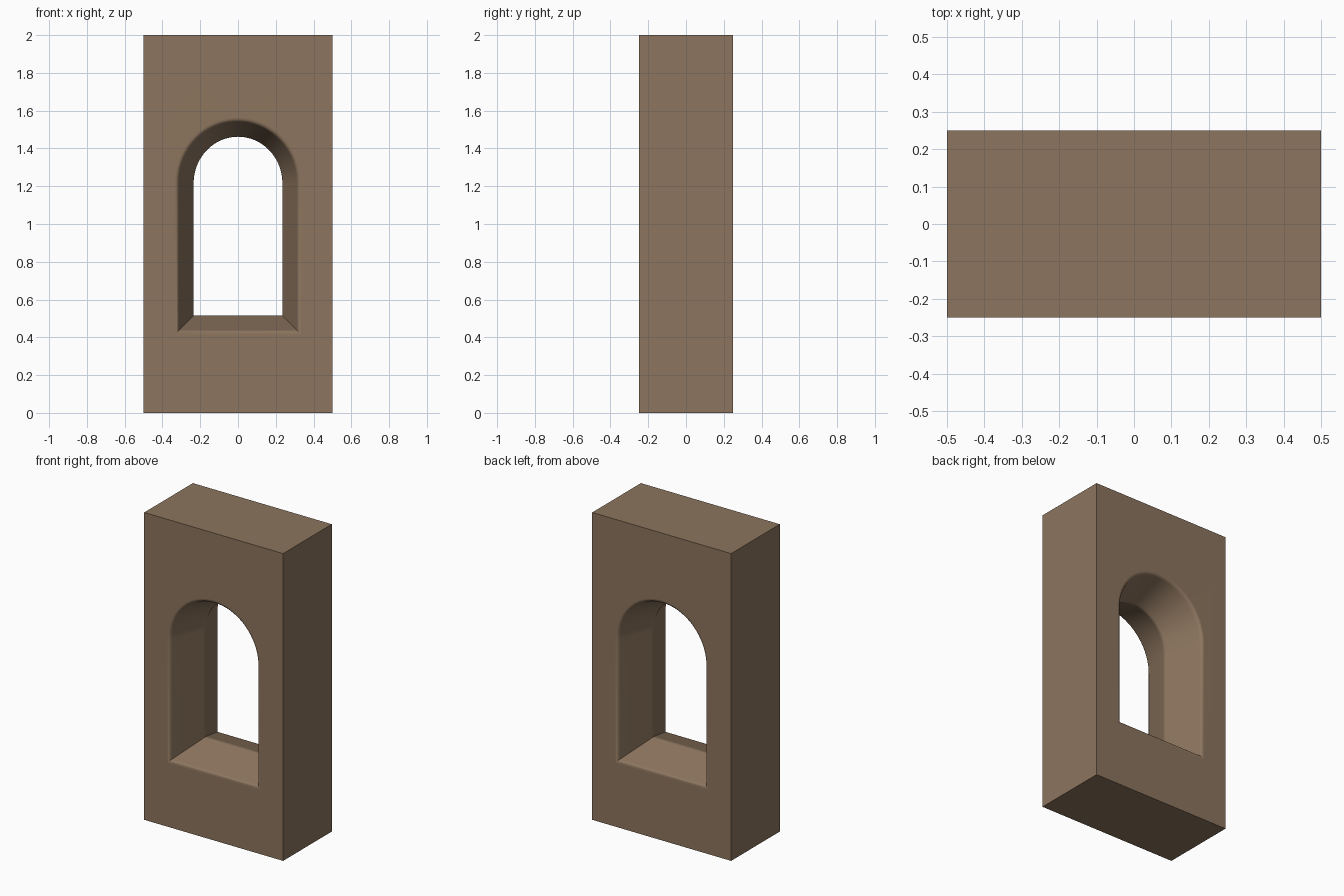
import bpy, bmesh, math

if "Cube" in bpy.data.objects:
    bpy.data.objects.remove(bpy.data.objects["Cube"])

W, H, D = 0.5, 2.0, 0.25          # half width, height, half depth
HALF, SILL, SPRING, RISE = 0.233, 0.517, 1.215, 0.245   # narrowest part of the opening
SPLAY, ROUND, SEG = 0.085, 0.018, 36

stone = bpy.data.materials.new("brown stone")
stone.diffuse_color = (0.262, 0.177, 0.112, 1)
stone.use_nodes = True
stone.node_tree.nodes["Principled BSDF"].inputs["Base Color"].default_value = stone.diffuse_color


def bend(p0, p1, p2, n):
    """Rounded corner through three control points."""
    return [tuple((1 - t) ** 2 * a + 2 * t * (1 - t) * b + t * t * c
                  for a, b, c in zip(p0, p1, p2))
            for t in (i / n for i in range(n + 1))]


def arch(bm, y, off):
    """Arched window outline grown by off at depth y."""
    pts = [(-HALF - off, SILL - off), (HALF + off, SILL - off)]
    for i in range(SEG + 1):
        a = math.pi * i / SEG
        pts.append(((HALF + off) * math.cos(a), SPRING + (RISE + off) * math.sin(a)))
    return [bm.verts.new((x, y, z)) for x, z in pts]


# section through the opening: rounded lip, straight splay, softened throat
k = SPLAY / D
lip = bend((-D, SPLAY + ROUND), (-D, SPLAY), (-D + ROUND, SPLAY - k * ROUND), 5)
throat = bend((-0.012, k * 0.012), (0, 0), (0.012, k * 0.012), 2)
section = lip + throat + [(-y, o) for y, o in reversed(lip)]

bm = bmesh.new()
loops = [arch(bm, y, o) for y, o in section]
n = len(loops[0])
for a, b in zip(loops, loops[1:]):
    for i in range(n):
        j = (i + 1) % n
        bm.faces.new((a[i], a[j], b[j], b[i]))

# outer block
rects = [[bm.verts.new((x, y, z)) for x, z in ((-W, 0), (W, 0), (W, H), (-W, H))]
         for y in (-D, D)]
for i in range(4):
    j = (i + 1) % 4
    bm.faces.new((rects[0][i], rects[0][j], rects[1][j], rects[1][i]))

# front and back faces around the opening
for rect, loop in zip(rects, (loops[0], loops[-1])):
    edges = [bm.edges.get((r[i], r[(i + 1) % len(r)]))
             for r in (rect, loop) for i in range(len(r))]
    bmesh.ops.triangle_fill(bm, edges=edges, use_beauty=True, use_dissolve=False)
bmesh.ops.recalc_face_normals(bm, faces=bm.faces)

mesh = bpy.data.meshes.new("arched_window_wall")
bm.to_mesh(mesh)
bm.free()
mesh.materials.append(stone)
wall = bpy.data.objects.new("arched_window_wall", mesh)
bpy.context.collection.objects.link(wall)
bpy.context.view_layer.objects.active = wall
wall.select_set(True)
bpy.ops.object.shade_smooth_by_angle(angle=math.radians(30))
# keep the large flat faces flat
mod = wall.modifiers.new("flat_faces", 'WEIGHTED_NORMAL')
mod.keep_sharp = True
